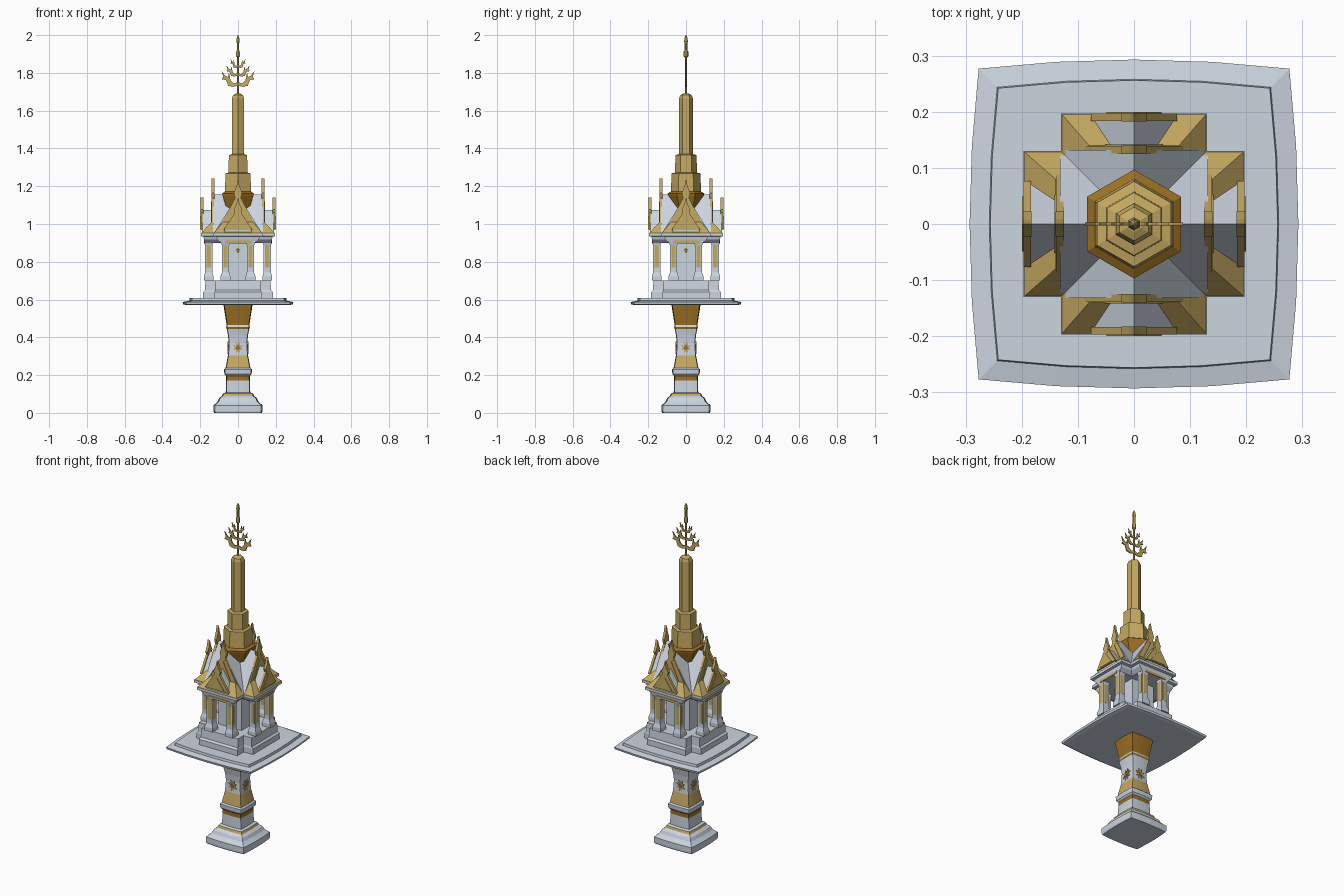
import bpy, bmesh, math
from mathutils import Matrix

if "Cube" in bpy.data.objects:
    bpy.data.objects.remove(bpy.data.objects["Cube"])

def material(name, col):
    m = bpy.data.materials.new(name)
    m.diffuse_color = (*col, 1)
    m.use_nodes = True
    m.node_tree.nodes["Principled BSDF"].inputs["Base Color"].default_value = m.diffuse_color
    return m

MATS = [material("pale_stone", (0.60, 0.66, 0.74)),
        material("gold", (0.56, 0.40, 0.12)),
        material("dark_gold", (0.33, 0.16, 0.017))]
WHITE, GOLD, DARK = 0, 1, 2

def finish(name, bm, turn=0):
    bmesh.ops.recalc_face_normals(bm, faces=bm.faces)
    bm.transform(Matrix.Rotation(turn * math.pi / 2, 4, 'Z'))
    me = bpy.data.meshes.new(name)
    bm.to_mesh(me)
    bm.free()
    for m in MATS:
        me.materials.append(m)
    ob = bpy.data.objects.new(name, me)
    bpy.context.collection.objects.link(ob)
    return ob

def loft(name, rings, mats, turn=0):
    """Join rings of 3D points; mats gives one colour per band (or one for all)."""
    bm = bmesh.new()
    vs = [[bm.verts.new(p) for p in r] for r in rings]
    n = len(vs[0])
    if isinstance(mats, int):
        mats = [mats] * (len(rings) - 1)
    for k, (a, b) in enumerate(zip(vs, vs[1:])):
        for i in range(n):
            f = bm.faces.new((a[i], a[(i + 1) % n], b[(i + 1) % n], b[i]))
            f.material_index = mats[k]
    bm.faces.new(vs[0]).material_index = mats[0]
    bm.faces.new(vs[-1]).material_index = mats[-1]
    return finish(name, bm, turn)

def bowed(h, z):
    """Square ring with gently bowed sides."""
    pts = []
    for c, s in [(1, 0), (0, 1), (-1, 0), (0, -1)]:
        for t in (-1, -0.5, 0, 0.5):
            x, y = h * 0.945 * t, -h * (1 - 0.055 * t * t)
            pts.append((x * c - y * s, x * s + y * c, z))
    return pts

def cross(a, b, z):
    """Plus-shaped ring: arms reach a, half width b."""
    q = [(b, -a), (b, -b), (a, -b)]
    pts = []
    for c, s in [(1, 0), (0, 1), (-1, 0), (0, -1)]:
        pts += [(x * c - y * s, x * s + y * c, z) for x, y in q]
    return pts

def ngon(r, z, n=6):
    return [(r * math.sin(2 * math.pi * i / n), r * math.cos(2 * math.pi * i / n), z)
            for i in range(n)]

def square(x, y, h, z):
    return [(x - h, y - h, z), (x + h, y - h, z), (x + h, y + h, z), (x - h, y + h, z)]

def plate(name, outline, d0, d1, mat, turn=0):
    """Outline (x, z) extruded towards the front from depth d0 to d1."""
    return loft(name, [[(x, -d, z) for x, z in outline] for d in (d0, d1)], mat, turn)

def rect(x, z0, z1, h):
    return [(x - h, z0), (x + h, z0), (x + h, z1), (x - h, z1)]

def star(r, z, n=8):
    return [(r * (1 if i % 2 else 0.5) * math.sin(math.pi * i / n) * .85,
             z + r * (1 if i % 2 else 0.5) * math.cos(math.pi * i / n)) for i in range(2 * n)]

# pedestal: (height, half width, colour of the band above)
ped = [(0, .127, WHITE), (.008, .13, WHITE), (.04, .13, WHITE), (.05, .118, WHITE),
       (.06, .108, WHITE), (.078, .10, WHITE), (.09, .085, GOLD), (.103, .08, WHITE),
       (.108, .065, WHITE), (.172, .063, DARK), (.195, .063, WHITE), (.205, .072, WHITE),
       (.23, .074, WHITE), (.237, .066, GOLD), (.305, .053, WHITE), (.37, .049, WHITE),
       (.41, .053, WHITE), (.445, .06, DARK), (.455, .063, WHITE), (.465, .06, DARK),
       (.572, .077, DARK)]
loft("pedestal", [bowed(h, z) for z, h, _ in ped], [m for _, _, m in ped[:-1]])

# platform slab
loft("platform", [bowed(h, z) for h, z in
     [(.272, .57), (.29, .575), (.293, .587), (.258, .594), (.256, .608)]], WHITE)

# shrine floor, core room and eaves
loft("shrine_floor", [cross(a, b, z) for a, b, z in
     [(.185, .125, .605), (.185, .125, .64), (.175, .122, .65), (.172, .12, .702)]], WHITE)
loft("core_room", [square(0, 0, .075, z) for z in (.70, .905)], WHITE)
loft("eaves", [cross(a, b, z) for a, b, z in
     [(.176, .09, .90), (.18, .11, .918), (.183, .115, .933),
      (.197, .13, .936), (.197, .13, .952)]], WHITE)

# gold skirt roof
loft("roof_skirt", [cross(a, b, z) for a, b, z in
     [(.197, .13, .95), (.14, .08, 1.01)]], GOLD)

def tri(w, z0, top, grow=0):
    return [(w + grow, z0), (0, top + grow * 1.6), (-w - grow, z0)]

def finial(z0, z1, w):
    h = z1 - z0
    return [(-w * .4, z0), (w * .4, z0), (w, z0 + h * .4), (w * .35, z0 + h * .7),
            (0, z1), (-w * .35, z0 + h * .7), (-w, z0 + h * .4)]

for k in range(4):
    # two gable tiers on each arm: pale slopes, gold boards, finials
    for tier, w, board, z0, top, d, tip in (("lower", .075, .07, .957, 1.075, .19, 1.14),
                                            ("upper", .125, .10, .955, 1.155, .132, 1.24)):
        plate(f"{tier}_roof_{k}", tri(w, z0, top), 0, d, WHITE, k)
        plate(f"{tier}_gable_{k}", tri(board, z0 + .01, top, .007), d - .006, d + .007, GOLD, k)
        plate(f"{tier}_inset_{k}", tri(board * .7, z0 + .015, top - .035),
              d, d + .01, GOLD, k)
        plate(f"{tier}_finial_{k}", finial(top - .04, tip, .022), d - .007, d + .008, GOLD, k)
    # porch pillars
    for s in (-1, 1):
        x, y = s * .066, -.155
        loft(f"pillar_{k}_{s}", [square(x, y, h, z) for h, z in
             [(.026, .70), (.026, .722), (.019, .745), (.019, .885), (.024, .905)]], WHITE, k)
        plate(f"pillar_paint_{k}_{s}", rect(x, .77, .885, .011), .1355, .1745, GOLD, k)
        loft(f"pillar_side_paint_{k}_{s}",
             [[(x - .0195, y - .011, z), (x + .0195, y - .011, z),
               (x + .0195, y + .011, z), (x - .0195, y + .011, z)] for z in (.77, .885)], GOLD, k)
    # painted ornaments on wall, eaves and pedestal
    plate(f"wall_star_{k}", star(.018, .86), .07, .077, DARK, k)
    plate(f"lintel_paint_{k}", rect(0, .898, .912, .07), .173, .181, GOLD, k)
    plate(f"pedestal_flower_{k}", star(.035, .345), .046, .0545, GOLD, k)
    plate(f"pedestal_flower_heart_{k}", star(.016, .345), .046, .056, DARK, k)

# hexagonal spire
sp = [(.05, 1.03, DARK), (.095, 1.15, DARK), (.097, 1.162, DARK), (.08, 1.172, GOLD),
      (.076, 1.268, GOLD), (.058, 1.272, GOLD), (.056, 1.365, GOLD), (.038, 1.37, GOLD),
      (.037, 1.665, GOLD), (.03, 1.682, GOLD), (.014, 1.69, GOLD)]
loft("spire", [ngon(r, z) for r, z, _ in sp], [m for _, _, m in sp[:-1]])

# thin mast with knobs
loft("mast", [ngon(r, z) for r, z in
     [(.005, 1.68), (.005, 1.88), (.012, 1.888), (.012, 1.912), (.007, 1.92), (.007, 1.955),
      (.01, 1.965), (.008, 1.985), (.002, 2.0)]], GOLD)

# flat branching ornament, mirrored left and right
horn = [(0, .02), (.3, -.08), (.6, .0), (.72, .38), (1, .45), (.9, .62), (1, 1),
        (.78, .68), (.62, .6), (.55, .88), (.45, .35), (.25, .15), (0, .25)]
for i, (z, reach, rise) in enumerate([(1.732, .087, .078), (1.785, .062, .055), (1.83, .04, .045)]):
    for s in (-1, 1):
        plate(f"branch_{i}_{s}", [(s * reach * x, z + rise * h) for x, h in horn],
              -.003, .003, GOLD)
